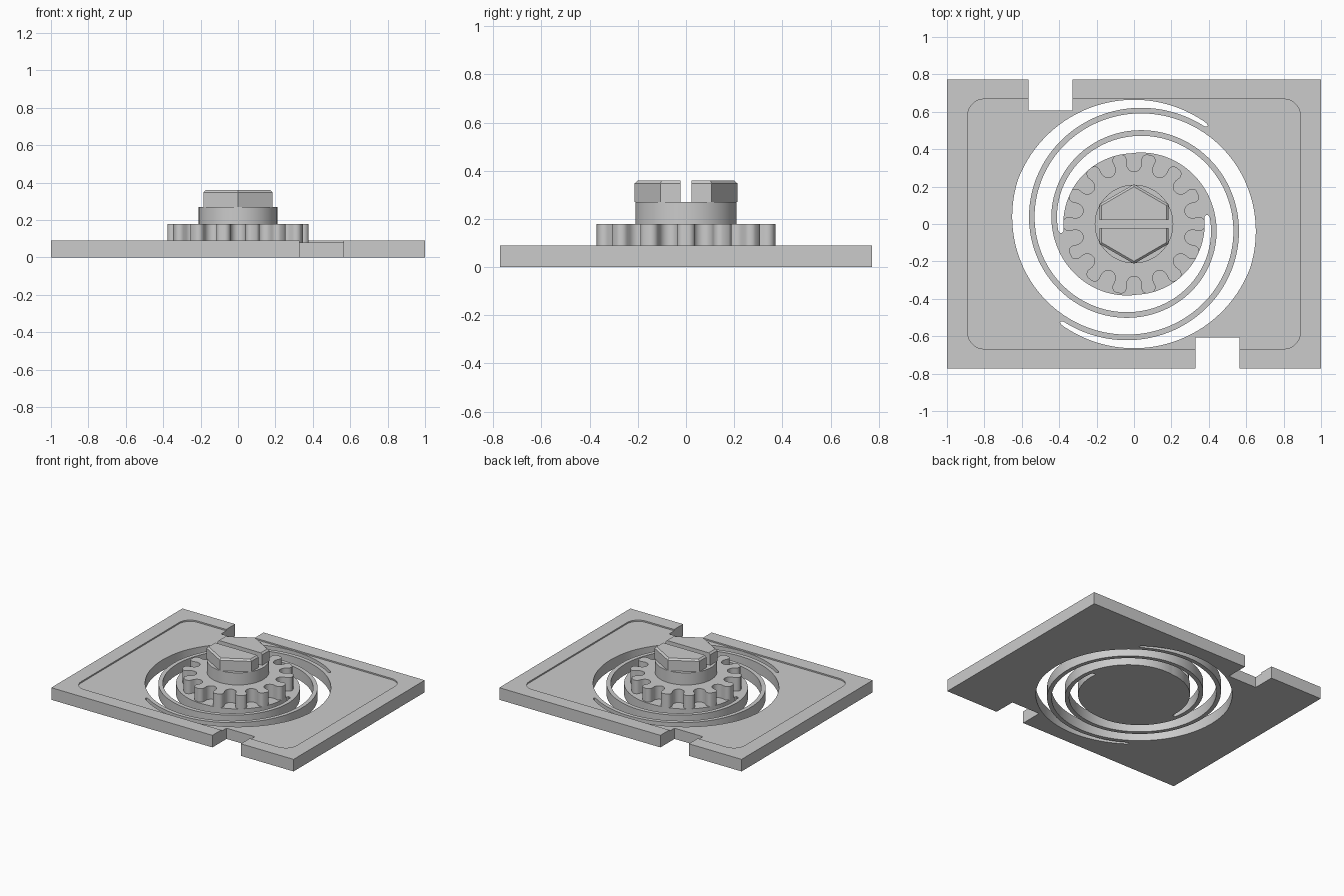
import bpy
import bmesh
from math import sin, cos, pi, radians, sqrt

cube = bpy.data.objects.get("Cube")
if cube:
    bpy.data.objects.remove(cube, do_unlink=True)

grey = bpy.data.materials.new("light_grey")
grey.use_nodes = True
grey.diffuse_color = (0.6, 0.6, 0.6, 1)
grey.node_tree.nodes["Principled BSDF"].inputs["Base Color"].default_value = (0.6, 0.6, 0.6, 1)


def finish(bm, name):
    bmesh.ops.recalc_face_normals(bm, faces=bm.faces)
    mesh = bpy.data.meshes.new(name)
    bm.to_mesh(mesh)
    bm.free()
    mesh.materials.append(grey)
    obj = bpy.data.objects.new(name, mesh)
    bpy.context.collection.objects.link(obj)
    return obj


def prism(name, outline, z0, z1, chamfer=0):
    bm = bmesh.new()
    bottom = bm.faces.new([bm.verts.new((x, y, z0)) for x, y in outline])
    top = bmesh.ops.extrude_face_region(bm, geom=[bottom], use_keep_orig=True)["geom"]
    for v in [g for g in top if isinstance(g, bmesh.types.BMVert)]:
        v.co.z = z1
    if chamfer:
        edges = [e for e in bm.edges if all(v.co.z == e.verts[0].co.z for v in e.verts)
                 and e.verts[0].co.z > (z0 + z1) / 2]
        bmesh.ops.bevel(bm, geom=edges, offset=chamfer, segments=1, affect='EDGES')
    return finish(bm, name)


def rectangle(x0, x1, y0, y1):
    return [(x0, y0), (x1, y0), (x1, y1), (x0, y1)]


def rounded_rectangle(w, h, r, steps=8):
    points = []
    for i, (sx, sy) in enumerate([(1, 1), (-1, 1), (-1, -1), (1, -1)]):
        for k in range(steps + 1):
            a = (i + k / steps) * pi / 2
            points.append((sx * (w - r) + r * cos(a), sy * (h - r) + r * sin(a)))
    return points


def circle(r, n):
    return [(r * sin(2 * pi * i / n), r * cos(2 * pi * i / n)) for i in range(n)]


def activate(obj):
    bpy.ops.object.select_all(action='DESELECT')
    obj.select_set(True)
    bpy.context.view_layer.objects.active = obj


def cut(obj, cutter):
    cutter.hide_render = True
    mod = obj.modifiers.new("cut", 'BOOLEAN')
    mod.operation = 'DIFFERENCE'
    mod.solver = 'EXACT'
    mod.object = cutter
    activate(obj)
    bpy.ops.object.modifier_apply(modifier=mod.name)
    bpy.data.objects.remove(cutter, do_unlink=True)


def smooth(obj):
    activate(obj)
    bpy.ops.object.shade_smooth_by_angle(angle=radians(30))


FLOOR, TOP = 0.08, 0.09
HUB = 0.378
ARM = 0.015          # half the width of a spring arm


# Spiral slot: a strip that leaves a thin spring arm between its turns
def arm_radius(deg):
    return 0.605 - 0.06 * (deg - 90) / 90


def spiral_slot(turn):
    bm = bmesh.new()
    start, end = 53, 547
    previous = None
    for deg in range(start, end + 1):
        inner = max(HUB, arm_radius(deg) + ARM)
        outer = min(0.664, arm_radius(deg - 180) - ARM)
        d = min(deg - start, end - deg, 2) / 2
        half = (outer - inner) / 2 * max(0.3, sqrt(d * (2 - d)))
        mid = (inner + outer) / 2
        a = radians(deg + turn)
        ring = [bm.verts.new((r * cos(a), r * sin(a), z)) for r, z in
                ((mid - half, -0.1), (mid + half, -0.1), (mid + half, 0.2), (mid - half, 0.2))]
        if previous:
            for i in range(4):
                j = (i + 1) % 4
                bm.faces.new((previous[i], previous[j], ring[j], ring[i]))
        else:
            bm.faces.new(ring)
        previous = ring
    bm.faces.new(previous)
    return finish(bm, "slot_cutter")


# Base plate with shallow pocket, two edge notches and two spiral slots
plate = prism("spring_plate", rectangle(-1, 1, -0.773, 0.773), 0, TOP)
cut(plate, prism("pocket_cutter", rounded_rectangle(0.89, 0.668, 0.09), FLOOR, 0.2))
for s in (1, -1):
    x0, x1 = sorted((s * 0.33, s * 0.565))
    y0, y1 = sorted((-s * 0.607, -s * 0.9))
    cut(plate, prism("notch_cutter", rectangle(x0, x1, y0, y1), -0.1, 0.2))
for turn in (0, 180):
    cut(plate, spiral_slot(turn))
smooth(plate)

# Scalloped wheel: U-shaped grooves with rounded lips
TEETH = 14
half_groove = [(0.04 * sin(k * pi / 16), 0.322 - 0.042 * cos(k * pi / 16)) for k in range(9)]
half_groove += [(0.07 - 0.03 * cos(k * pi / 12), 0.342 + 0.03 * sin(k * pi / 12)) for k in range(7)]
groove = [(-t, r) for t, r in reversed(half_groove[1:])] + half_groove
outline = []
for i in range(TEETH):
    a = 2 * pi * i / TEETH
    outline += [(t * cos(a) + r * sin(a), r * cos(a) - t * sin(a)) for t, r in groove]
    mid = a + pi / TEETH
    outline.append((HUB * sin(mid), HUB * cos(mid)))
smooth(prism("scalloped_wheel", outline, FLOOR, 0.18))

# Round collar and slotted hexagonal head
smooth(prism("collar", circle(0.21, 64), 0.18, 0.27))
head = prism("hex_head", circle(0.213, 6), 0.27, 0.36, chamfer=0.012)
cut(head, prism("slot_cutter", rectangle(-0.4, 0.4, -0.022, 0.022), 0.2, 0.5))
